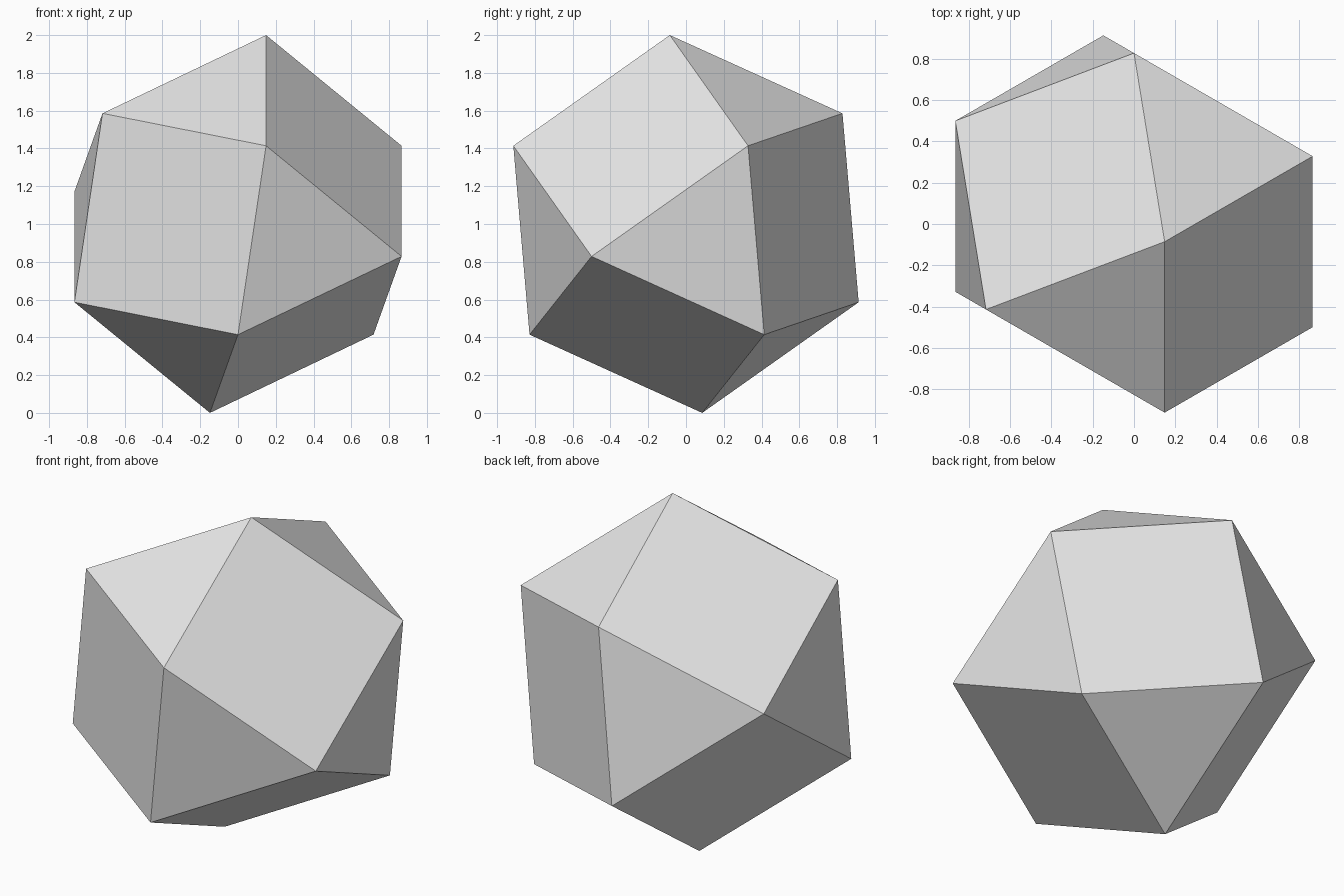
import bpy, bmesh
from math import radians, atan, sqrt
from mathutils import Matrix, Vector

default_cube = bpy.data.objects.get("Cube")
if default_cube:
    bpy.data.objects.remove(default_cube, do_unlink=True)

HALF = 0.7174  # half width between opposite square faces

# Material
grey = bpy.data.materials.new("light grey")
grey.use_nodes = True
colour = (0.8, 0.8, 0.8, 1)
grey.diffuse_color = colour
grey.node_tree.nodes["Principled BSDF"].inputs["Base Color"].default_value = colour

# Cuboctahedron: hull of the edge midpoints of a cube
bm = bmesh.new()
for axis in range(3):
    for a in (-HALF, HALF):
        for b in (-HALF, HALF):
            point = [a, b]
            point.insert(axis, 0)
            bm.verts.new(Vector(point))
bmesh.ops.convex_hull(bm, input=bm.verts[:])

# Merge the split square faces
bmesh.ops.dissolve_limit(bm, angle_limit=radians(2), verts=bm.verts[:], edges=bm.edges[:])

# Tilt and turn, then rest the lowest corner on the ground
turn = Matrix.Rotation(radians(60), 4, "Z") @ Matrix.Rotation(-atan(1 / sqrt(2)), 4, "X")
bm.transform(Matrix.Translation((0, 0, 1)) @ turn)
bmesh.ops.recalc_face_normals(bm, faces=bm.faces[:])

mesh = bpy.data.meshes.new("cuboctahedron")
bm.to_mesh(mesh)
bm.free()
mesh.materials.append(grey)
solid = bpy.data.objects.new("cuboctahedron", mesh)
bpy.context.collection.objects.link(solid)
